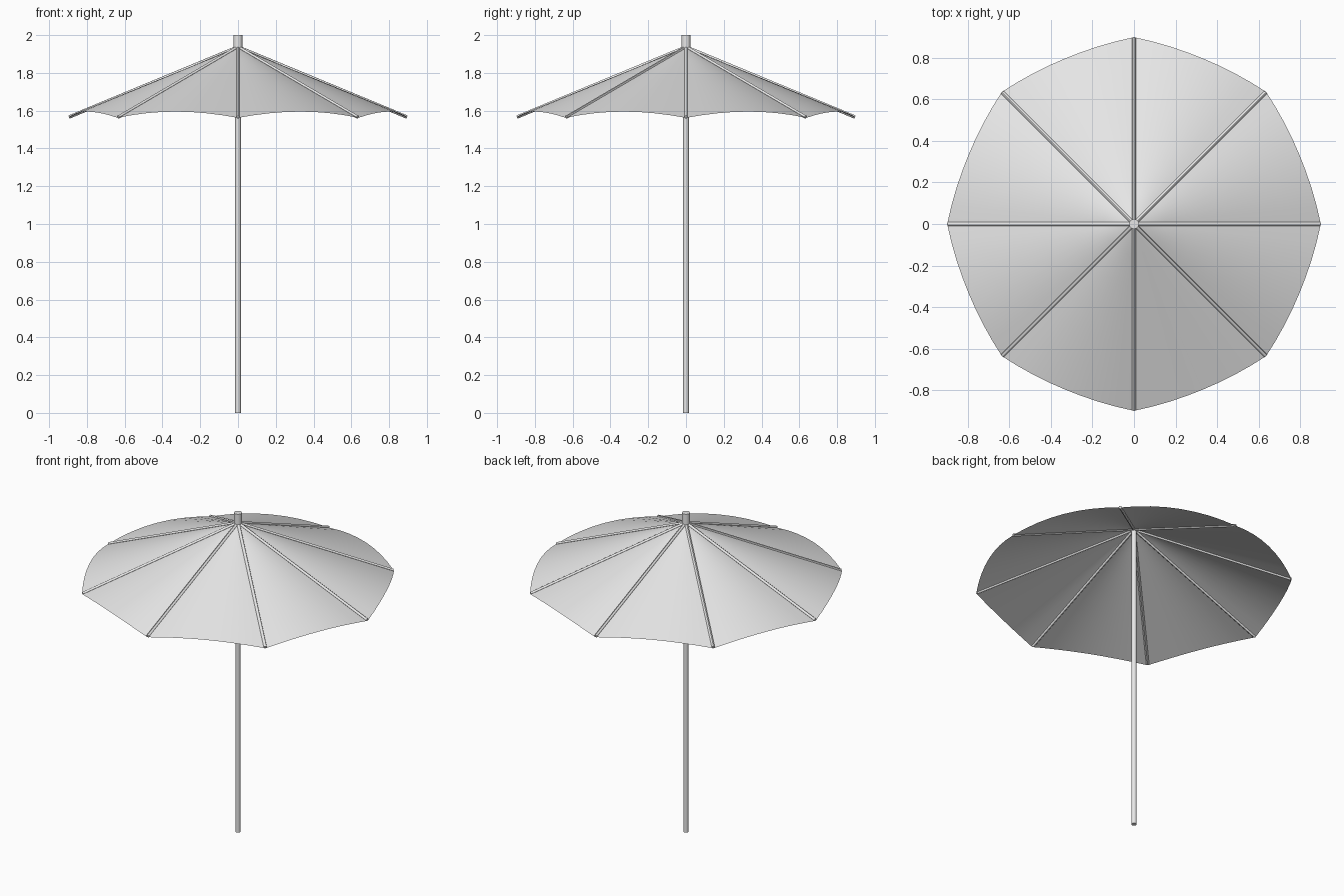
import bpy, bmesh
from math import sin, cos, pi
from mathutils import Vector

if "Cube" in bpy.data.objects:
    bpy.data.objects.remove(bpy.data.objects["Cube"], do_unlink=True)

grey = bpy.data.materials.new("light grey")
grey.use_nodes = True
grey.diffuse_color = (0.8, 0.8, 0.8, 1)
grey.node_tree.nodes["Principled BSDF"].inputs["Base Color"].default_value = (0.8, 0.8, 0.8, 1)

PANELS = 8
STEPS = 8            # rim segments per panel
RINGS = 6
APEX_Z = 1.935
TIP_R, TIP_Z = 0.9, 1.562


def make_object(name, bm):
    mesh = bpy.data.meshes.new(name)
    bm.to_mesh(mesh)
    bm.free()
    obj = bpy.data.objects.new(name, mesh)
    bpy.context.collection.objects.link(obj)
    mesh.materials.append(grey)
    bpy.ops.object.select_all(action="DESELECT")
    obj.select_set(True)
    bpy.context.view_layer.objects.active = obj
    bpy.ops.object.shade_smooth_by_angle(angle=pi / 4)
    return obj


def rod(name, start, end, radius, sides):
    """Closed cylinder between two points."""
    start, end = Vector(start), Vector(end)
    axis = end - start
    bm = bmesh.new()
    bmesh.ops.create_cone(bm, cap_ends=True, segments=sides, radius1=radius,
                          radius2=radius, depth=axis.length)
    bmesh.ops.rotate(bm, matrix=axis.to_track_quat("Z", "Y").to_matrix(), verts=bm.verts)
    bmesh.ops.translate(bm, vec=(start + end) / 2, verts=bm.verts)
    return make_object(name, bm)


# Pole and top cap
rod("pole", (0, 0, 0), (0, 0, 1.95), 0.015, 16)
rod("top_cap", (0, 0, 1.93), (0, 0, 2), 0.024, 16)

# Canopy panels: fabric arched between neighbouring ribs
for p in range(PANELS):
    bm = bmesh.new()
    apex = bm.verts.new((0, 0, APEX_Z))
    rows = []
    for ring in range(1, RINGS + 1):
        f = ring / RINGS
        row = []
        for s in range(STEPS + 1):
            t = s / STEPS
            arch = 4 * t * (1 - t)
            a = 2 * pi * (p + t) / PANELS
            r = f * (TIP_R - 0.036 * arch)
            z = APEX_Z + f * (TIP_Z + 0.033 * arch - APEX_Z)
            row.append(bm.verts.new((r * cos(a), r * sin(a), z)))
        rows.append(row)
    for s in range(STEPS):
        bm.faces.new((apex, rows[0][s], rows[0][s + 1]))
        for inner, outer in zip(rows, rows[1:]):
            bm.faces.new((inner[s], outer[s], outer[s + 1], inner[s + 1]))
    make_object(f"canopy_panel_{p + 1}", bm)

# Ribs along the seams
for p in range(PANELS):
    a = 2 * pi * p / PANELS
    rod(f"rib_{p + 1}", (0, 0, APEX_Z + 0.002),
        (0.895 * cos(a), 0.895 * sin(a), TIP_Z + 0.004), 0.009, 8)
